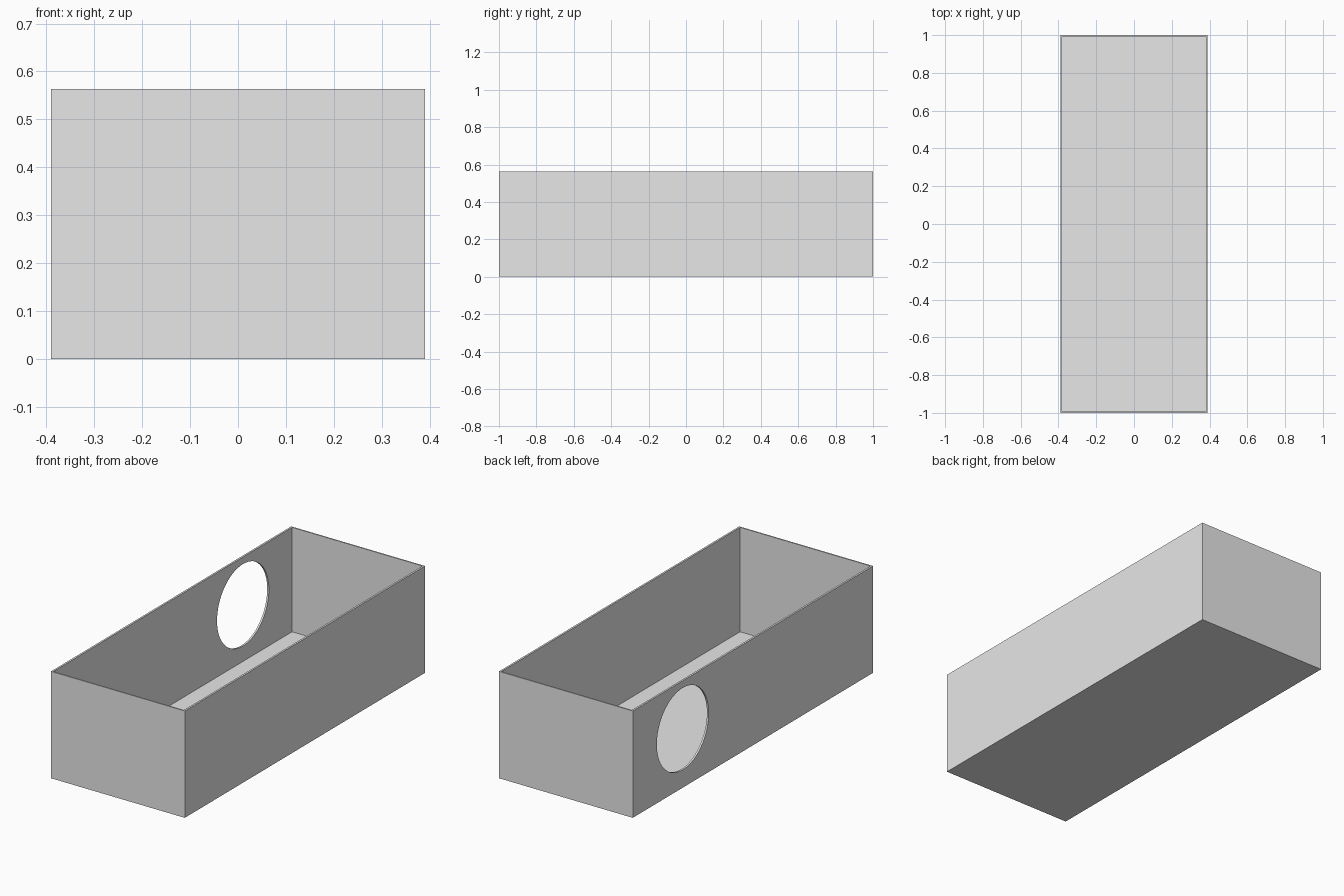
import bpy
from math import radians

if "Cube" in bpy.data.objects:
    bpy.data.objects.remove(bpy.data.objects["Cube"])

# Overall size and wall thicknesses
WIDTH, LENGTH, HEIGHT = 0.78, 2.0, 0.563
SIDE_WALL, END_WALL, FLOOR = 0.01, 0.007, 0.013

grey = bpy.data.materials.new("light grey")
grey.use_nodes = True
grey.diffuse_color = (0.8, 0.8, 0.8, 1)
grey.node_tree.nodes["Principled BSDF"].inputs["Base Color"].default_value = (0.8, 0.8, 0.8, 1)


def box(name, size, bottom):
    bpy.ops.mesh.primitive_cube_add(size=1, location=(0, 0, bottom + size[2] / 2))
    obj = bpy.context.object
    obj.name = name
    obj.scale = size
    bpy.ops.object.transform_apply(location=True, rotation=True, scale=True)
    obj.data.materials.append(grey)
    return obj


def cut(target, cutter):
    cutter.hide_render = True
    mod = target.modifiers.new("cut", 'BOOLEAN')
    mod.operation = 'DIFFERENCE'
    mod.solver = 'EXACT'
    mod.object = cutter
    bpy.ops.object.select_all(action='DESELECT')
    bpy.context.view_layer.objects.active = target
    target.select_set(True)
    bpy.ops.object.modifier_apply(modifier=mod.name)
    bpy.data.objects.remove(cutter)


# Open-topped box
tray = box("open_box", (WIDTH, LENGTH, HEIGHT), 0)
cavity = box("cavity_cutter", (WIDTH - 2 * SIDE_WALL, LENGTH - 2 * END_WALL, HEIGHT), FLOOR)
cut(tray, cavity)

# Round opening through the right wall
bpy.ops.mesh.primitive_cylinder_add(vertices=64, radius=0.216, depth=0.2,
                                    location=(-WIDTH / 2, 0.584, 0.31),
                                    rotation=(0, radians(90), 0))
hole = bpy.context.object
hole.name = "hole_cutter"
hole.data.materials.append(grey)
cut(tray, hole)

bpy.ops.object.shade_smooth_by_angle(angle=radians(30))
